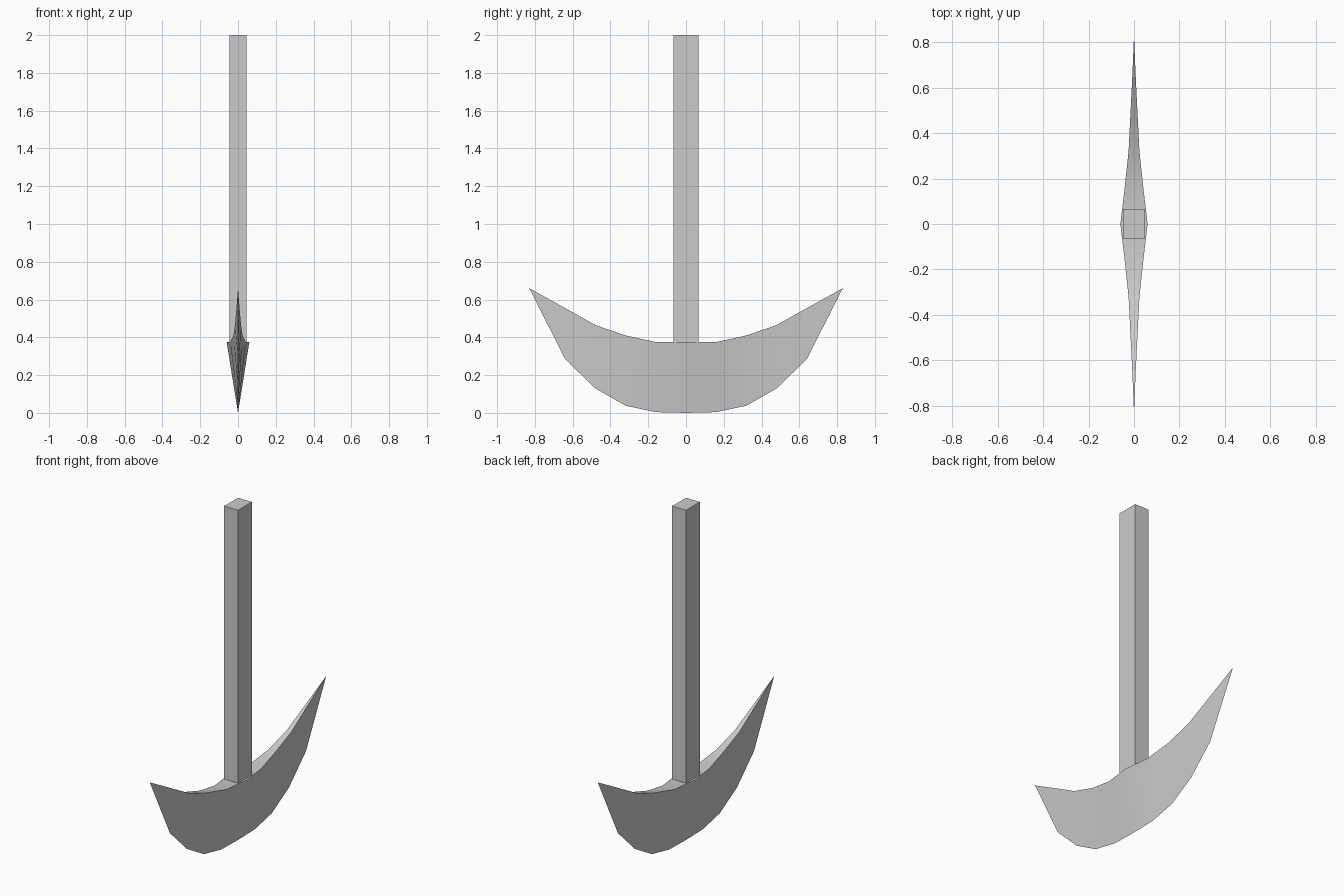
import bpy, bmesh, math

if "Cube" in bpy.data.objects:
    bpy.data.objects.remove(bpy.data.objects["Cube"])

def add_object(name, bm):
    bmesh.ops.recalc_face_normals(bm, faces=bm.faces[:])
    mesh = bpy.data.meshes.new(name)
    bm.to_mesh(mesh)
    bm.free()
    ob = bpy.data.objects.new(name, mesh)
    bpy.context.collection.objects.link(ob)
    return ob

# Blade: wedge cross-sections (y, top z, bottom z, half thickness of top)
half = [(0.16, 0.375, 0.004, 0.041), (0.32, 0.41, 0.038, 0.024),
        (0.48, 0.465, 0.13, 0.016), (0.64, 0.555, 0.285, 0.008)]
stations = [(-y, t, b, w) for y, t, b, w in reversed(half)]
stations += [(0, 0.375, 0, 0.06)] + half
bm = bmesh.new()
rings = [[bm.verts.new(p) for p in ((-w, y, t), (w, y, t), (0, y, b))]
         for y, t, b, w in stations]
for a, b in zip(rings, rings[1:]):
    for i in range(3):
        j = (i + 1) % 3
        bm.faces.new((a[i], a[j], b[j], b[i]))
# Pointed horns at both ends
for ring, y in ((rings[0], -0.83), (rings[-1], 0.83)):
    tip = bm.verts.new((0, y, 0.66))
    for i in range(3):
        bm.faces.new((ring[i], ring[(i + 1) % 3], tip))
blade = add_object("blade", bm)
bpy.context.view_layer.objects.active = blade
blade.select_set(True)
bpy.ops.object.shade_smooth_by_angle(angle=math.radians(30))

# Handle: square bar standing on the blade
bm = bmesh.new()
bmesh.ops.create_cube(bm, size=1)
bmesh.ops.scale(bm, vec=(0.092, 0.13, 1.625), verts=bm.verts[:])
bmesh.ops.translate(bm, vec=(0, 0, 1.1875), verts=bm.verts[:])
add_object("handle", bm)
